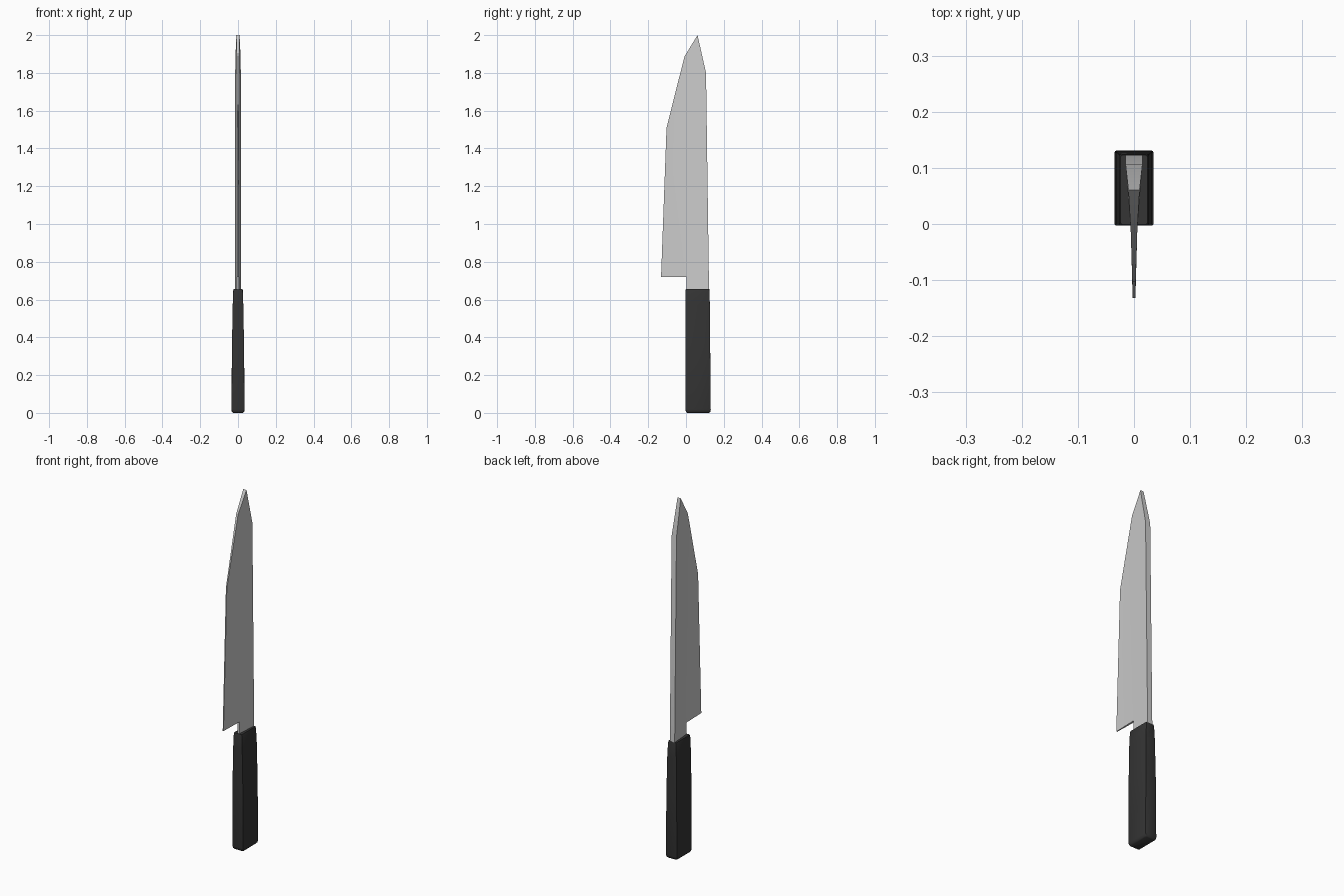
import bpy, bmesh

if "Cube" in bpy.data.objects:
    bpy.data.objects.remove(bpy.data.objects["Cube"])


def material(name, color):
    m = bpy.data.materials.new(name)
    m.diffuse_color = color
    m.use_nodes = True
    m.node_tree.nodes["Principled BSDF"].inputs["Base Color"].default_value = m.diffuse_color
    return m


def finish(bm, name, angle, mat=None):
    bmesh.ops.recalc_face_normals(bm, faces=bm.faces)
    me = bpy.data.meshes.new(name)
    bm.to_mesh(me)
    bm.free()
    ob = bpy.data.objects.new(name, me)
    bpy.context.collection.objects.link(ob)
    if mat:
        me.materials.append(mat)
    bpy.ops.object.select_all(action='DESELECT')
    ob.select_set(True)
    bpy.context.view_layer.objects.active = ob
    bpy.ops.object.shade_smooth_by_angle(angle=angle)
    return ob


# Blade: side outline (y, z, half thickness), mirrored across x and walled
points = [(0.003, 0.64, 0.006), (0.122, 0.64, 0.015), (0.106, 1.80, 0.015),
          (0.061, 2.00, 0.010), (-0.008, 1.887, 0.006), (-0.103, 1.51, 0.003),
          (-0.132, 0.72, 0.0025), (0.003, 0.72, 0.006)]
panels = [(0, 1, 2, 4, 7), (2, 3, 4), (4, 5, 6, 7)]
bm = bmesh.new()
right = [bm.verts.new((t, y, z)) for y, z, t in points]
left = [bm.verts.new((-t, y, z)) for y, z, t in points]
for p in panels:
    bm.faces.new([right[i] for i in p])
    bm.faces.new([left[i] for i in reversed(p)])
n = len(points)
for i in range(n):
    j = (i + 1) % n
    bm.faces.new((right[i], left[i], left[j], right[j]))
finish(bm, "blade", 0.6)

# Handle: stacked rectangular sections (z, half width, y min, y max)
sections = [(0.0, 0.027, 0.005, 0.122), (0.005, 0.032, 0.0, 0.128),
            (0.018, 0.035, -0.003, 0.131), (0.36, 0.032, -0.003, 0.128),
            (0.57, 0.028, -0.003, 0.126), (0.645, 0.026, -0.003, 0.125),
            (0.655, 0.024, -0.001, 0.123)]
bm = bmesh.new()
rings = [[bm.verts.new(c) for c in ((-w, a, z), (w, a, z), (w, b, z), (-w, b, z))]
         for z, w, a, b in sections]
for lo, hi in zip(rings, rings[1:]):
    for i in range(4):
        j = (i + 1) % 4
        bm.faces.new((lo[i], lo[j], hi[j], hi[i]))
bm.faces.new(rings[0])
bm.faces.new(rings[-1])
# slightly softened long corners
corners = [e for e in bm.edges if abs(e.verts[0].co.z - e.verts[1].co.z) > 0.002]
bmesh.ops.bevel(bm, geom=corners, offset=0.004, segments=2, affect='EDGES', profile=0.5)
finish(bm, "handle", 0.7, material("black_handle", (0.035, 0.035, 0.035, 1)))
